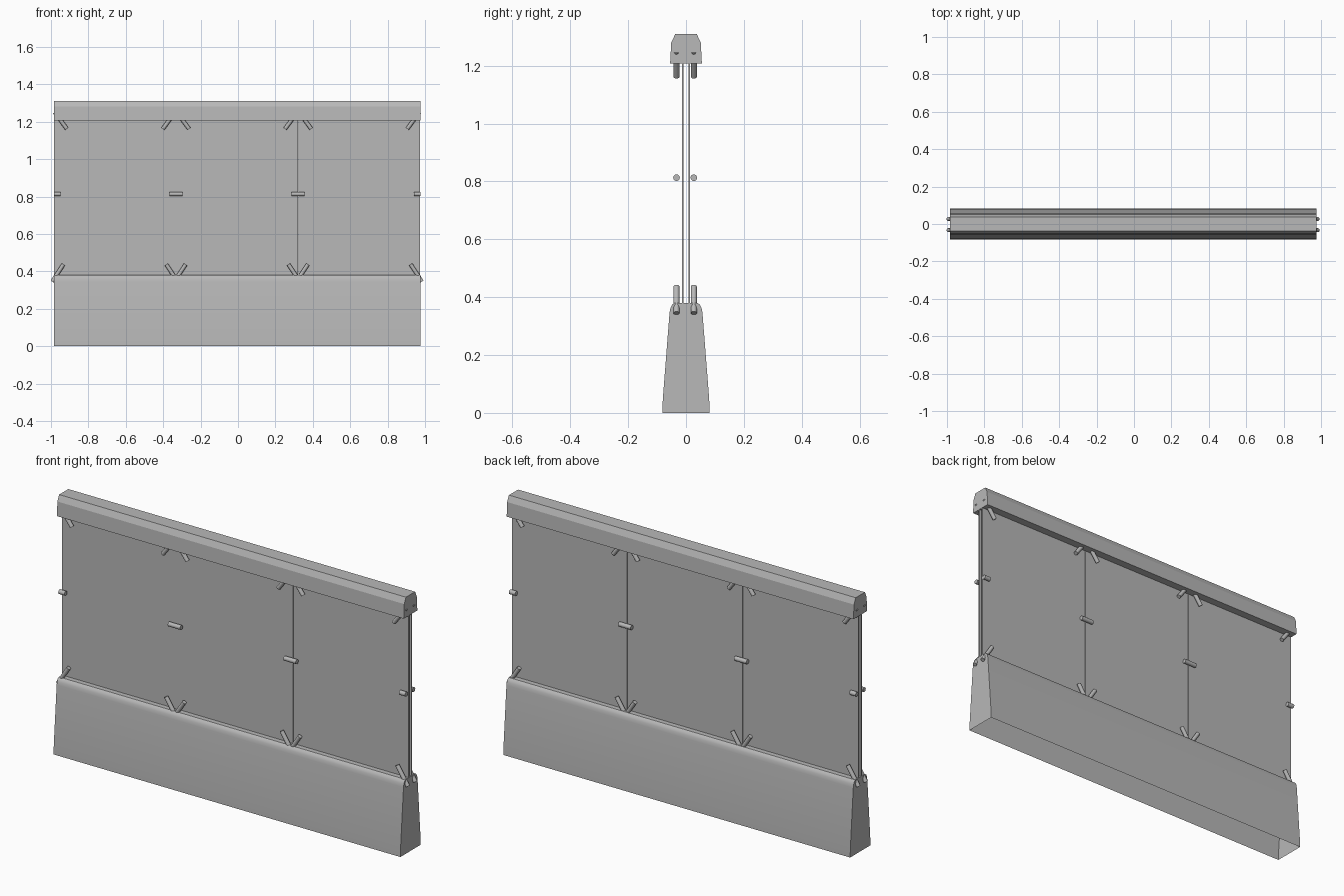
import bpy, bmesh, math
from mathutils import Vector

if "Cube" in bpy.data.objects:
    bpy.data.objects.remove(bpy.data.objects["Cube"])

CX = -0.005          # centre of the barrier along x
HALF = 0.98          # half its length
PANEL = 2 * HALF / 3

grey = bpy.data.materials.new("grey")
grey.diffuse_color = (0.48, 0.48, 0.48, 1)
grey.use_nodes = True
grey.node_tree.nodes["Principled BSDF"].inputs["Base Color"].default_value = grey.diffuse_color


def finish(name, bm, smooth=None):
    mesh = bpy.data.meshes.new(name)
    bm.to_mesh(mesh)
    bm.free()
    mesh.materials.append(grey)
    ob = bpy.data.objects.new(name, mesh)
    bpy.context.collection.objects.link(ob)
    if smooth:
        bpy.ops.object.select_all(action='DESELECT')
        ob.select_set(True)
        bpy.context.view_layer.objects.active = ob
        bpy.ops.object.shade_smooth_by_angle(angle=math.radians(smooth))
    return ob


def extrude_profile(name, half, open_bottom=False, smooth=None):
    """Sweep a mirrored (y, z) half profile, listed bottom to top, along x."""
    pts = half + [(-y, z) for y, z in reversed(half)]
    bm = bmesh.new()
    ends = [[bm.verts.new((CX + s * HALF, y, z)) for y, z in pts] for s in (-1, 1)]
    n = len(pts)
    for i in range(n - 1 if open_bottom else n):
        j = (i + 1) % n
        bm.faces.new((ends[0][i], ends[0][j], ends[1][j], ends[1][i]))
    bm.faces.new(ends[0][::-1])
    bm.faces.new(ends[1])
    bmesh.ops.recalc_face_normals(bm, faces=bm.faces)
    return finish(name, bm, smooth)


def box(name, lo, hi):
    bm = bmesh.new()
    bmesh.ops.create_cube(bm, size=1)
    for v in bm.verts:
        v.co = Vector([(a + b) / 2 + c * (b - a) for a, b, c in zip(lo, hi, v.co)])
    return finish(name, bm)


def rod(name, a, b, r=0.0105):
    a, b = Vector(a), Vector(b)
    bm = bmesh.new()
    bmesh.ops.create_cone(bm, cap_ends=True, segments=12, radius1=r, radius2=r,
                          depth=(b - a).length)
    rot = (b - a).to_track_quat('Z', 'Y')
    for v in bm.verts:
        v.co = rot @ v.co + (a + b) / 2
    return finish(name, bm, 40)


# Hollow tapered base with a rounded shoulder
extrude_profile("base", [(0.082, 0), (0.080, 0.05), (0.057, 0.345), (0.054, 0.362),
                         (0.048, 0.374), (0.040, 0.38)], True, 30)

# Chamfered top rail
extrude_profile("top_rail", [(0.055, 1.207), (0.051, 1.28), (0.037, 1.31)])

# Two skins of three thin panels
for side, y in (("front", -0.0115), ("back", 0.0115)):
    for i in range(3):
        x0 = CX - HALF + i * PANEL
        box(f"{side}_panel_{i + 1}", (x0 + 0.001, y - 0.003, 0.37),
            (x0 + PANEL - 0.001, y + 0.003, 1.215))

# Fixing pins: slanted at panel corners, level at panel joints
for side, y in (("front", -0.033), ("back", 0.027)):
    for i in range(3):
        c = CX + (i - 1) * PANEL
        for s, end in ((-1, "left"), (1, "right")):
            rod(f"{side}_lower_pin_{i + 1}_{end}",
                (c + s * 0.275, y, 0.437), (c + s * 0.335, y, 0.345))
            rod(f"{side}_upper_pin_{i + 1}_{end}",
                (c + s * 0.257, y, 1.162), (c + s * 0.322, y, 1.25))
    for j in range(4):
        x = CX - HALF + j * PANEL
        rod(f"{side}_joint_pin_{j + 1}", (max(x - 0.035, CX - HALF), y, 0.813),
            (min(x + 0.035, CX + HALF), y, 0.813), 0.0115)
